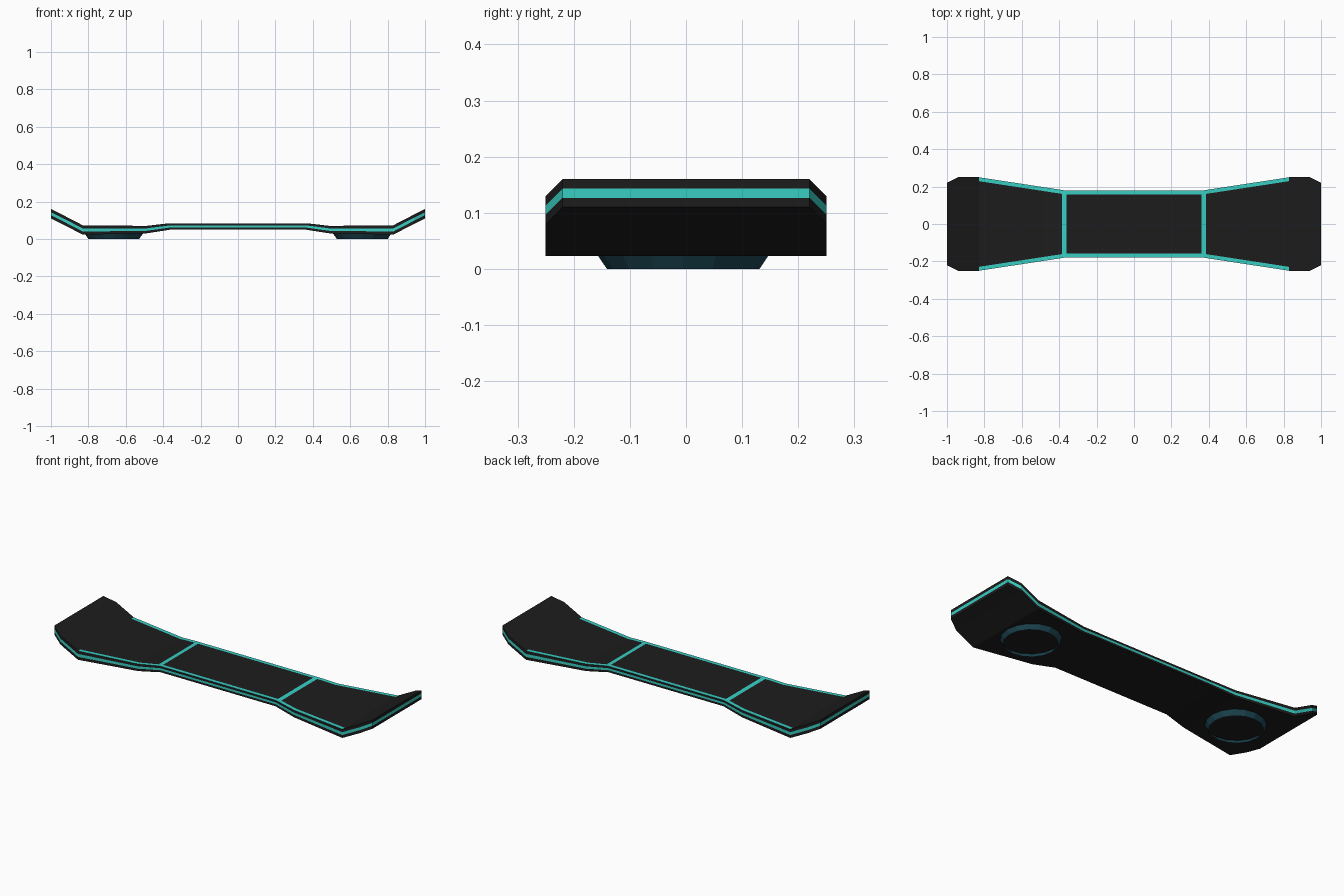
import bpy, bmesh

if "Cube" in bpy.data.objects:
    bpy.data.objects.remove(bpy.data.objects["Cube"])


def material(name, rgb):
    m = bpy.data.materials.new(name)
    m.diffuse_color = (*rgb, 1)
    m.use_nodes = True
    m.node_tree.nodes["Principled BSDF"].inputs["Base Color"].default_value = m.diffuse_color
    return m


black = material("deck_black", (0.012, 0.012, 0.012))
teal = material("trim_teal", (0.04, 0.62, 0.55))
dark_teal = material("pad_dark_teal", (0.012, 0.06, 0.085))


def add_object(name, bm, mats):
    bmesh.ops.recalc_face_normals(bm, faces=bm.faces)
    mesh = bpy.data.meshes.new(name)
    bm.to_mesh(mesh)
    bm.free()
    for m in mats:
        mesh.materials.append(m)
    ob = bpy.data.objects.new(name, mesh)
    bpy.context.collection.objects.link(ob)
    return ob


# Deck: half stations (x, half width, bottom z, top z), mirrored to the other end
half = [(0.361, 0.178, 0.05, 0.084), (0.385, 0.182, 0.046, 0.082),
        (0.49, 0.198, 0.03, 0.07), (0.83, 0.25, 0.023, 0.073),
        (0.94, 0.25, 0.08, 0.13), (1.0, 0.22, 0.11, 0.16)]
stations = [(-x, w, b, t) for x, w, b, t in reversed(half)] + half
TRIM = 0.021

bm = bmesh.new()
rings = []
for x, w, b, t in stations:
    z1, z2 = b + (t - b) / 3, b + (t - b) * 2 / 3
    i = w - TRIM
    section = [(-w, b), (-w, z1), (-w, z2), (-w, t), (-i, t),
               (i, t), (w, t), (w, z2), (w, z1), (w, b)]
    rings.append([bm.verts.new((x, y, z)) for y, z in section])

for k, (r0, r1) in enumerate(zip(rings, rings[1:])):
    xa, xb = stations[k][0], stations[k + 1][0]
    mid = abs(xa + xb) / 2
    for j in range(10):
        n = (j + 1) % 10
        f = bm.faces.new((r0[j], r0[n], r1[n], r1[j]))
        side_band = j in (1, 7)
        top_edge = j in (3, 5) and mid < 0.83
        cross_line = j == 4 and 0.361 < mid < 0.385
        f.material_index = int(side_band or top_edge or cross_line)

# Deck ends, with the middle band in teal
for r in (rings[0], rings[-1]):
    bm.faces.new((r[0], r[1], r[8], r[9]))
    bm.faces.new((r[1], r[2], r[7], r[8])).material_index = 1
    bm.faces.new((r[2], r[3], r[4], r[5], r[6], r[7]))
add_object("deck", bm, [black, teal])

# Open tapered hover rings beneath the foot areas
for side, sx in (("left", -1), ("right", 1)):
    bm = bmesh.new()
    bmesh.ops.create_cone(bm, cap_ends=False, segments=16,
                          radius1=0.136, radius2=0.155, depth=0.028)
    ring = add_object(side + "_hover_ring", bm, [dark_teal])
    ring.location = (sx * 0.664, -0.005, 0.014)
